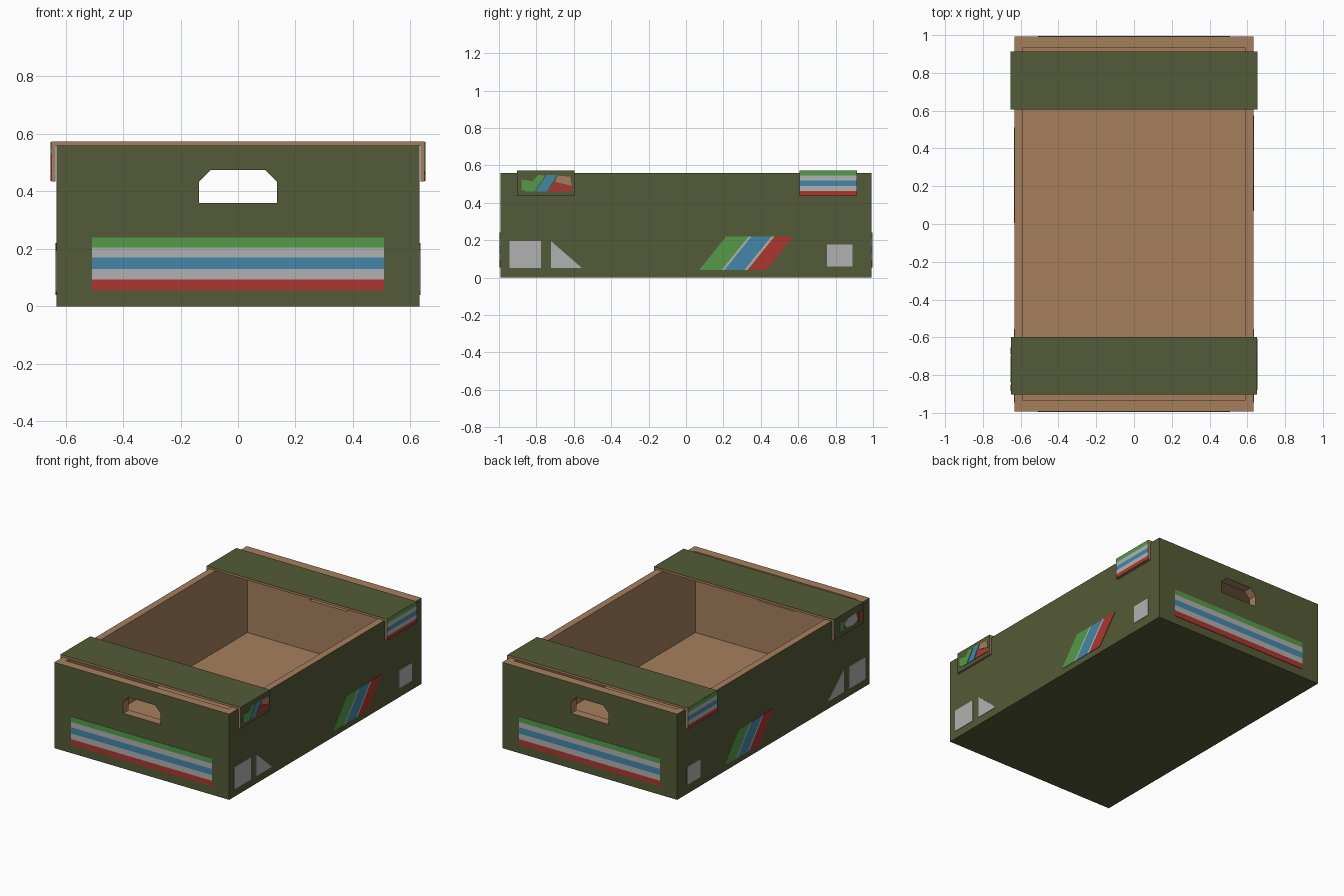
import bpy, bmesh
from mathutils import Vector

if "Cube" in bpy.data.objects:
    bpy.data.objects.remove(bpy.data.objects["Cube"])

COLOURS = {
    "olive_green": (0.088, 0.104, 0.038), "cardboard_brown": (0.375, 0.212, 0.107),
    "label_white": (0.44, 0.44, 0.44), "bright_green": (0.09, 0.325, 0.064),
    "stripe_blue": (0.054, 0.244, 0.40), "stripe_red": (0.415, 0.037, 0.028),
}
MATS = {}
for n, c in COLOURS.items():
    MATS[n] = bpy.data.materials.new(n)
    MATS[n].diffuse_color = (*c, 1)

HX, HY, H = 0.632, 0.993, 0.56     # crate half width, half length, height


def prism(name, pts, depth, mats):
    """Extrude a closed 3D outline along the depth vector."""
    bm = bmesh.new()
    face = bm.faces.new([bm.verts.new(p) for p in pts])
    ext = bmesh.ops.extrude_face_region(bm, geom=[face], use_keep_orig=True)
    verts = [v for v in ext["geom"] if isinstance(v, bmesh.types.BMVert)]
    bmesh.ops.translate(bm, verts=verts, vec=Vector(depth))
    bmesh.ops.recalc_face_normals(bm, faces=bm.faces)
    me = bpy.data.meshes.new(name)
    bm.to_mesh(me)
    bm.free()
    for m in mats:
        me.materials.append(MATS[m])
    ob = bpy.data.objects.new(name, me)
    bpy.context.collection.objects.link(ob)
    return ob


def box(name, hx, hy, z0, z1, mats):
    pts = [(-hx, -hy, z0), (hx, -hy, z0), (hx, hy, z0), (-hx, hy, z0)]
    return prism(name, pts, (0, 0, z1 - z0), mats)


def plate(name, axis, sign, offset, outline, mat):
    """Thin painted plate on a wall; outline is (along wall, z)."""
    t = 0.003
    if axis == "x":
        pts, d = [(sign * offset, u, z) for u, z in outline], (sign * t, 0, 0)
    else:
        pts, d = [(u, sign * offset, z) for u, z in outline], (0, sign * t, 0)
    return prism(name, pts, d, [mat])


def rect(u0, u1, z0, z1):
    return [(u0, z0), (u1, z0), (u1, z1), (u0, z1)]


# Crate: solid block with cavity and hand holes cut out
crate = box("crate_body", HX, HY, 0, H, ["olive_green", "cardboard_brown"])
cavity = box("cavity_cutter", 0.587, 0.935, 0.03, 1, ["cardboard_brown"])
hole = [(-0.135, 0.36), (0.135, 0.36), (0.135, 0.435), (0.095, 0.475), (-0.095, 0.475), (-0.135, 0.435)]
hand = prism("hand_hole_cutter", [(x, -1.2, z) for x, z in hole], (0, 2.4, 0), ["cardboard_brown"])
for cutter in (cavity, hand):
    cutter.hide_render = True
    mod = crate.modifiers.new("cut", "BOOLEAN")
    mod.operation, mod.solver, mod.object = "DIFFERENCE", "EXACT", cutter
bpy.context.view_layer.update()
dg = bpy.context.evaluated_depsgraph_get()
cut_mesh = bpy.data.meshes.new_from_object(crate.evaluated_get(dg))
crate.modifiers.clear()
crate.data = cut_mesh
for cutter in (cavity, hand):
    bpy.data.objects.remove(cutter)
cut_mesh.materials.clear()
for m in ("olive_green", "cardboard_brown"):
    cut_mesh.materials.append(MATS[m])
# Outside faces are printed green, everything else is bare board
for p in cut_mesh.polygons:
    c, n = p.center, p.normal
    outside = (abs(c.x) > HX - 0.001 or abs(c.y) > HY - 0.001 or c.z < 0.001) and n.z < 0.5
    p.material_index = 0 if outside else 1

# Top straps folded over both sides
profile = [(-0.65, 0.435), (-0.65, 0.573), (0.65, 0.573), (0.65, 0.435),
           (0.636, 0.435), (0.636, 0.558), (-0.636, 0.558), (-0.636, 0.435)]
for name, y0 in (("front_strap", -0.903), ("back_strap", 0.607)):
    strap = prism(name, [(x, y0, z) for x, z in profile], (0, 0.306, 0), ["olive_green", "cardboard_brown"])
    for p in strap.data.polygons:
        printed = p.normal.z > 0.5 or (abs(p.normal.x) > 0.5 and abs(p.center.x) > 0.645)
        p.material_index = 0 if printed else 1

# Horizontal stripes on the end walls and on the back strap's ends
STRIPES = ["stripe_red", "label_white", "stripe_blue", "label_white", "bright_green"]
END_Z = [0.055, 0.093, 0.13, 0.17, 0.205, 0.24]
STRAP_Z = [0.436, 0.462, 0.49, 0.518, 0.545, 0.572]
for s in (-1, 1):
    for i, m in enumerate(STRIPES):
        plate("end_stripe", "y", s, HY, rect(-0.508, 0.508, END_Z[i], END_Z[i + 1]), m)
        plate("strap_stripe", "x", s, 0.65, rect(0.607, 0.913, STRAP_Z[i], STRAP_Z[i + 1]), m)

# Side wall labels and slanted stripes (slanted the other way on the left)
SLANT = [0.07, 0.19, 0.205, 0.312, 0.328, 0.43]
SLANT_MATS = ["bright_green", "label_white", "stripe_blue", "label_white", "stripe_red"]
for s in (-1, 1):
    plate("large_label", "x", s, HX, rect(-0.945, -0.775, 0.05, 0.195), "label_white")
    plate("triangle_label", "x", s, HX, [(-0.722, 0.05), (-0.555, 0.05), (-0.722, 0.195)], "label_white")
    plate("small_label", "x", s, HX, rect(0.755, 0.89, 0.06, 0.178), "label_white")
    for i, m in enumerate(SLANT_MATS):
        a, b = SLANT[i], SLANT[i + 1]
        quad = [(a, 0.04), (b, 0.04), (b + 0.145, 0.22), (a + 0.145, 0.22)]
        if s < 0:
            quad = [(0.58 - u, z) for u, z in quad]
        plate("slanted_stripe", "x", s, HX, quad, m)

# Abstract colour patches on the front strap's ends
plate("patch_green", "x", 1, 0.65, [(-0.88, 0.47), (-0.85, 0.46), (-0.81, 0.46), (-0.755, 0.545),
      (-0.79, 0.55), (-0.82, 0.515), (-0.88, 0.525)], "bright_green")
plate("patch_blue", "x", 1, 0.65, [(-0.805, 0.46), (-0.745, 0.46), (-0.69, 0.55), (-0.745, 0.548)], "stripe_blue")
plate("patch_red", "x", 1, 0.65, [(-0.74, 0.46), (-0.61, 0.46), (-0.61, 0.485), (-0.70, 0.51)], "stripe_red")
plate("patch_brown", "x", 1, 0.65, [(-0.70, 0.512), (-0.61, 0.49), (-0.62, 0.54), (-0.685, 0.545)], "cardboard_brown")
plate("patch_white", "x", -1, 0.65, [(-0.84, 0.485), (-0.80, 0.465), (-0.72, 0.475), (-0.70, 0.505),
      (-0.74, 0.53), (-0.82, 0.535)], "label_white")
plate("patch_green", "x", -1, 0.65, rect(-0.69, -0.655, 0.47, 0.53), "bright_green")
plate("patch_red", "x", -1, 0.65, rect(-0.885, -0.85, 0.47, 0.53), "stripe_red")

for m in bpy.data.materials:
    if m.users and not m.is_grease_pencil:
        m.use_nodes = True
        m.node_tree.nodes["Principled BSDF"].inputs["Base Color"].default_value = m.diffuse_color
